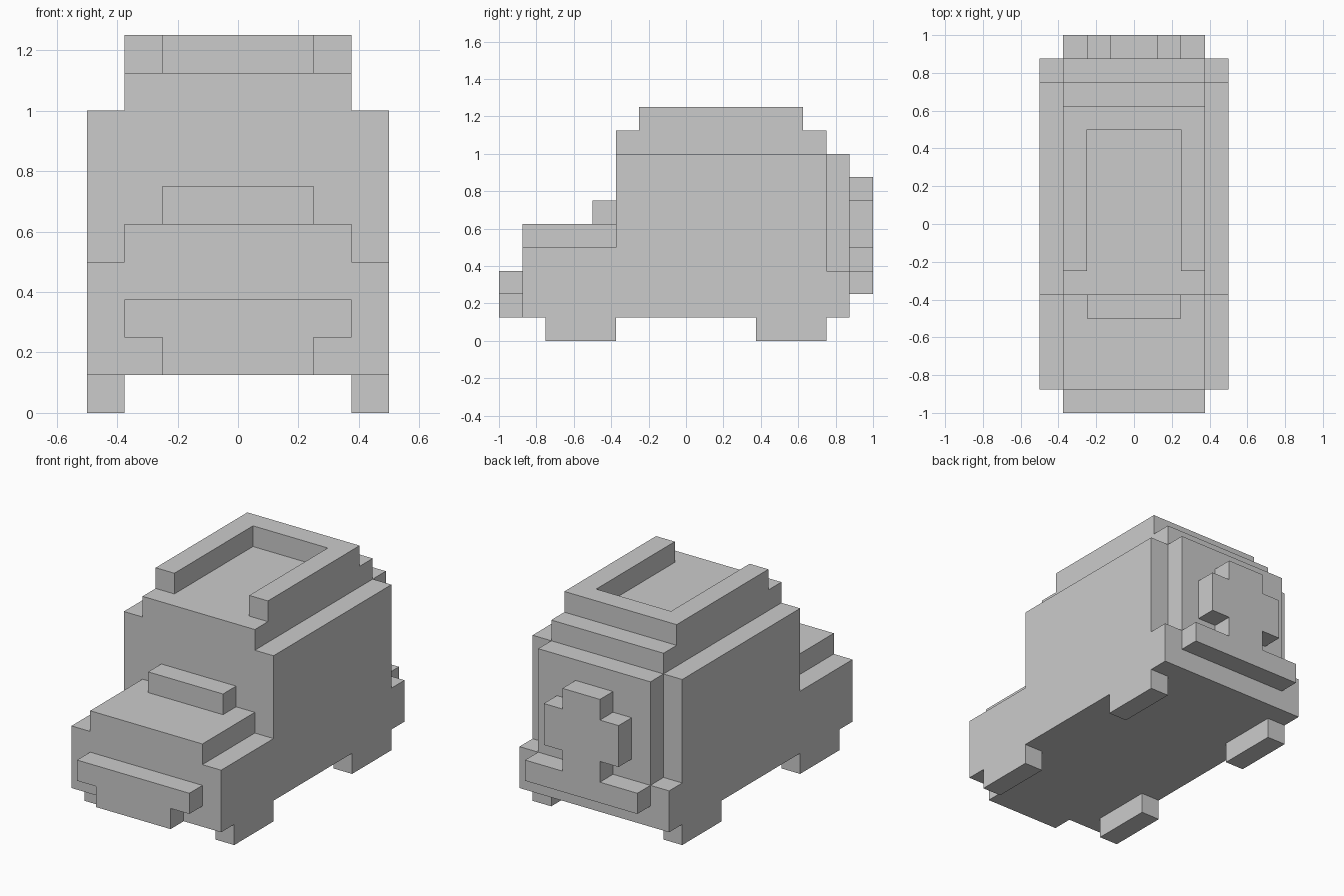
import bpy, bmesh
from itertools import product
from mathutils import Vector

if "Cube" in bpy.data.objects:
    bpy.data.objects.remove(bpy.data.objects["Cube"])

U = 0.125  # one block

# Each part is a list of boxes in block units: (x0, x1, y0, y1, z0, z1)
PARTS = {
    "lower_body": [(-4, 4, -7, 7, 1, 3), (-4, 4, -7, 6, 3, 4)],
    "hood": [(-3, 3, -7, -3, 4, 5)],
    "hood_ledge": [(-2, 2, -4, -3, 5, 6)],
    "cabin": [(-4, 4, -3, 6, 4, 8)],
    "tailgate": [(-3, 3, 6, 7, 3, 8)],
    "roof": [(-3, 3, -3, 6, 8, 9)],
    "roof_rack": [(-3, -2, -2, 5, 9, 10), (2, 3, -2, 5, 9, 10), (-2, 2, 4, 5, 9, 10)],
    "front_bumper": [(-3, 3, -8, -7, 2, 3), (-2, 2, -8, -7, 1, 2)],
    "rear_bumper": [(-3, 3, 7, 8, 2, 3)],
    "spare_wheel": [(-1, 1, 7, 8, 3, 7), (-2, 2, 7, 8, 4, 6)],
}
# Four wheels, flush with the body sides
for end, y0, y1 in (("front", -6, -3), ("rear", 3, 6)):
    for side, x0 in (("left", -4), ("right", 3)):
        PARTS[f"{end}_{side}_wheel"] = [(x0, x0 + 1, y0, y1, 0, 1)]


def cells(boxes):
    """All unit blocks covered by the boxes."""
    return {c for b in boxes
            for c in product(range(b[0], b[1]), range(b[2], b[3]), range(b[4], b[5]))}


solid = set().union(*(cells(b) for b in PARTS.values()))


def build(name, boxes):
    """Make a part's outer skin, leaving out faces hidden against other parts."""
    bm = bmesh.new()
    for c in cells(boxes):
        for axis, sign in product(range(3), (-1, 1)):
            n = [0, 0, 0]
            n[axis] = sign
            if tuple(a + b for a, b in zip(c, n)) in solid:
                continue
            u, v = [0, 0, 0], [0, 0, 0]
            u[(axis + 1) % 3] = v[(axis + 2) % 3] = 1
            u, v = Vector(u), Vector(v)
            p = Vector(c)
            if sign > 0:
                p[axis] += 1
            quad = [p, p + u, p + u + v, p + v][::sign]
            bm.faces.new([bm.verts.new(q * U) for q in quad])
    bmesh.ops.remove_doubles(bm, verts=bm.verts[:], dist=0.001)
    bmesh.ops.dissolve_limit(bm, angle_limit=0.01, verts=bm.verts[:], edges=bm.edges[:])
    mesh = bpy.data.meshes.new(name)
    bm.to_mesh(mesh)
    bm.free()
    bpy.context.collection.objects.link(bpy.data.objects.new(name, mesh))


for part, boxes in PARTS.items():
    build(part, boxes)
